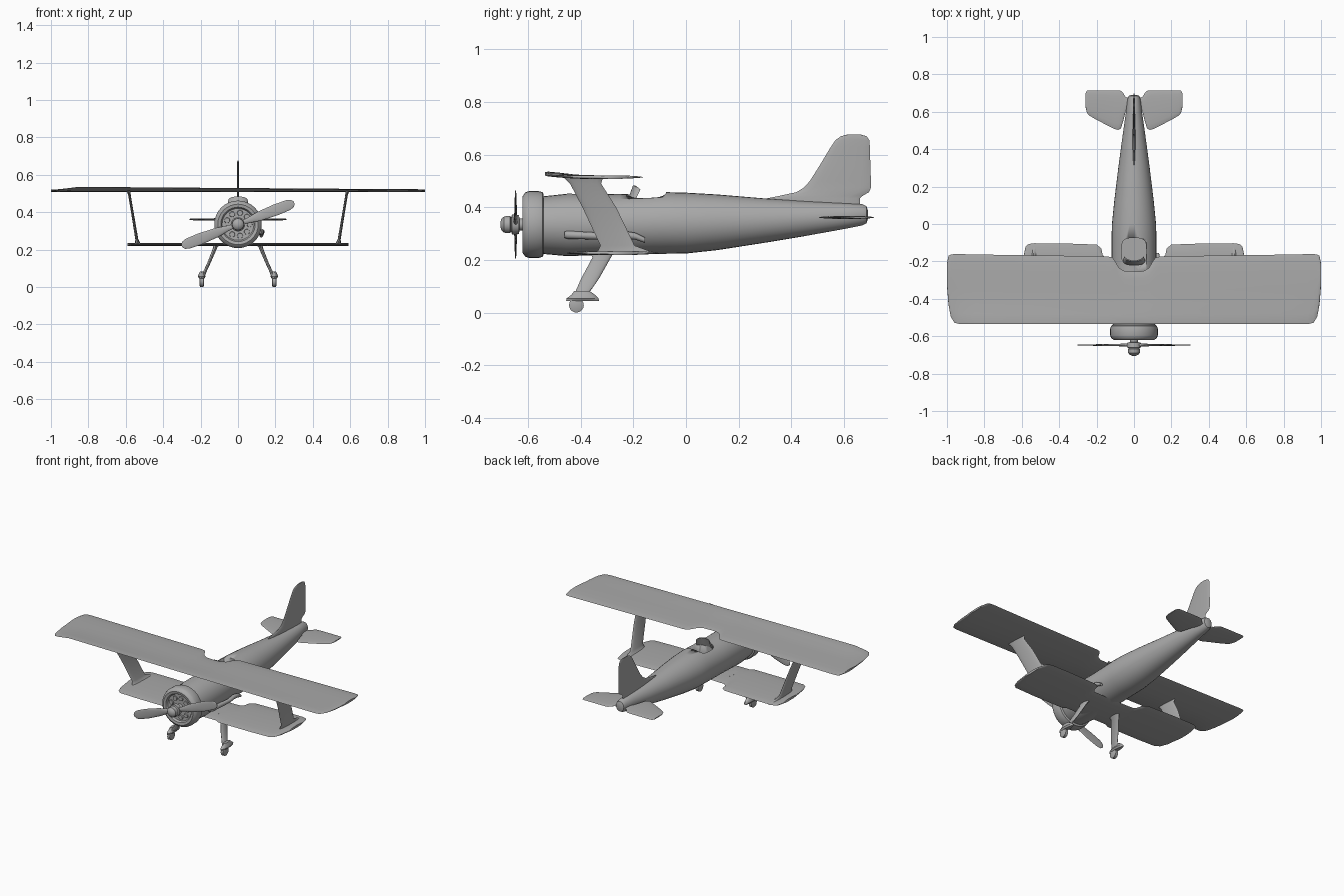
import bpy, bmesh, math
from math import sin, cos, pi

cube = bpy.data.objects.get("Cube")
if cube:
    bpy.data.objects.remove(cube, do_unlink=True)

grey = bpy.data.materials.new("plain grey")
grey.use_nodes = True
grey.diffuse_color = (0.4, 0.4, 0.4, 1)
grey.node_tree.nodes["Principled BSDF"].inputs["Base Color"].default_value = (0.4, 0.4, 0.4, 1)


def loft(name, rings, angle=40, closed=False):
    """Skin a row of equal-length point rings and cap the ends."""
    bm = bmesh.new()
    rows = [[bm.verts.new(p) for p in ring] for ring in rings]
    n = len(rows[0])
    pairs = list(zip(rows, rows[1:]))
    for a, b in pairs:
        for i in range(n):
            j = (i + 1) % n
            bm.faces.new((a[i], a[j], b[j], b[i]))
    bm.faces.new(rows[0])
    bm.faces.new(rows[-1])
    bmesh.ops.recalc_face_normals(bm, faces=bm.faces)
    me = bpy.data.meshes.new(name)
    bm.to_mesh(me)
    bm.free()
    me.materials.append(grey)
    me.shade_smooth()
    me.set_sharp_from_angle(angle=math.radians(angle))
    ob = bpy.data.objects.new(name, me)
    bpy.context.collection.objects.link(ob)
    return ob


def oval(n=16):
    return [(cos(2 * pi * i / n), sin(2 * pi * i / n)) for i in range(n)]


def ring_y(y, rx, rz, x=0, z=0.335, n=32):
    """Oval ring facing along y."""
    return [(x + rx * c, y, z + rz * s) for c, s in oval(n)]


def ring_x(x, y0, y1, z, t):
    """Thin streamlined section facing along x."""
    return [(x, (y0 + y1) / 2 + (y1 - y0) / 2 * c, z + t * s) for c, s in oval()]


def ring_z(z, x, y0, y1, t):
    """Thin streamlined section facing along z."""
    return [(x + t * c, (y0 + y1) / 2 + (y1 - y0) / 2 * s, z) for c, s in oval()]


def lathe(name, profile, x=0, z=0.335, n=32, angle=40):
    return loft(name, [ring_y(y, r, r, x, z, n) for y, r in profile], angle)


# Fuselage: y, half width, top, bottom
stations = [(-.56, .112, .44, .225), (-.45, .12, .452, .215), (-.25, .12, .45, .222),
            (-.08, .12, .458, .224), (0, .118, .456, .225), (.12, .106, .449, .238),
            (.3, .084, .434, .266), (.45, .064, .424, .291), (.6, .043, .416, .318),
            (.67, .034, .412, .332), (.685, .028, .405, .34), (.69, .015, .39, .355)]
body = loft("fuselage", [ring_y(y, w, (t - b) / 2, 0, (t + b) / 2) for y, w, t, b in stations])

# Cockpit opening, cut from the fuselage
def cockpit_ring(z):
    rnd = lambda v: math.copysign(abs(v) ** .55, v)
    return [(.066 * rnd(c), -.147 + .072 * rnd(s), z) for c, s in oval(24)]

cutter = loft("cockpit_cutter", [cockpit_ring(.36), cockpit_ring(.55)])
cutter.hide_render = True
cutter.hide_viewport = True
cut = body.modifiers.new("cockpit", "BOOLEAN")
cut.operation = "DIFFERENCE"
cut.object = cutter

# Windshield: thin curved screen
screen = []
for i in range(13):
    a = -1.3 + 2.6 * i / 12
    x, y, top = .062 * sin(a), -.185 - .03 * cos(a), .452 + .032 * cos(a) ** .5
    screen.append([(x, y - .008, .425), (x, y, .425), (x * .85, y + .02, top), (x * .85, y + .014, top)])
loft("windshield", screen)

# Engine cowl with a recessed face, and the propeller hub
lathe("engine_cowl", [(-.54, .115), (-.545, .123), (-.56, .127), (-.595, .127), (-.61, .122),
                      (-.62, .108), (-.617, .092), (-.605, .085), (-.603, .03)])
for i in range(9):
    a = 2 * pi * i / 9
    lathe("engine_cylinder", [(-.6, .016), (-.612, .014)], .062 * cos(a), .335 + .062 * sin(a), 10)
lathe("propeller_hub", [(-.6, .024), (-.632, .022), (-.634, .036), (-.66, .038), (-.664, .026),
                        (-.668, .033), (-.69, .031), (-.7, .022), (-.705, .008)], angle=35)

# Propeller blades
tilt = math.radians(21)
for side, name in ((1, "left"), (-1, "right")):
    blade = []
    for r, w, t, twist in ((.02, .012, .01, .5), (.06, .016, .008, .4), (.12, .026, .005, .25),
                           (.22, .031, .004, .12), (.29, .028, .003, .05),
                           (.312, .02, .003, 0), (.322, .008, .002, 0)):
        ring = []
        for c, s in oval():
            v, d = w * c * cos(twist) - t * s * sin(twist), t * s * cos(twist) + w * c * sin(twist) * .3
            ring.append((side * (r * cos(tilt) - v * sin(tilt)), -.647 + d,
                         .335 + side * (r * sin(tilt) + v * cos(tilt))))
        blade.append(ring)
    loft(name + "_propeller_blade", blade)

# Upper wing: one span with a rear cutout and a slightly twisted leading edge
half = [(0, -.535, -.255), (.05, -.535, -.252), (.08, -.535, -.235), (.1, -.535, -.2),
        (.115, -.535, -.18), (.14, -.535, -.173), (.5, -.535, -.168), (.85, -.535, -.163),
        (.93, -.535, -.161), (.96, -.528, -.161), (.98, -.495, -.163), (.992, -.43, -.17),
        (1, -.33, -.21)]
span = [(-x, a, b) for x, a, b in half[:0:-1]] + half
wing = []
for x, a, b in span:
    lift = .005 + .008 * (1 - x) if x > -.85 else .02 * (1 + x) / .15
    wing.append([(px, py, pz + lift * max(0, -(py + .4) / .135))
                 for px, py, pz in ring_x(x, a, b, .515, .007)])
loft("upper_wing", wing)

# Lower wing
half = [(0, -.44, -.19), (.15, -.44, -.185), (.168, -.45, -.165), (.175, -.455, -.13), (.2, -.455, -.11),
        (.4, -.455, -.103), (.54, -.45, -.103), (.565, -.43, -.108), (.58, -.39, -.12), (.59, -.31, -.17)]
span = [(-x, a, b) for x, a, b in half[:0:-1]] + half
loft("lower_wing", [ring_x(x, a, b, .227, .008) for x, a, b in span])

# Parts repeated on both sides
for side, name in ((1, "left"), (-1, "right")):
    loft(name + "_wing_strut", [ring_z(z, side * x, a, b, t) for z, x, a, b, t in (
        (.225, .53, -.34, -.1, .022), (.235, .536, -.335, -.14, .014), (.255, .541, -.325, -.195, .008),
        (.4, .565, -.393, -.265, .007), (.49, .58, -.44, -.322, .007), (.515, .585, -.465, -.315, .01))])
    loft(name + "_gear_leg", [ring_z(z, side * x, a, b, t) for z, x, a, b, t in (
        (.235, .11, -.37, -.27, .02), (.21, .122, -.355, -.285, .011), (.13, .155, -.398, -.33, .009),
        (.08, .178, -.42, -.365, .009), (.06, .188, -.43, -.36, .012))])
    loft(name + "_wheel_spat", [ring_z(z, side * .194, a, b, t) for z, a, b, t in (
        (.045, -.455, -.33, .013), (.055, -.453, -.332, .02), (.068, -.435, -.345, .017),
        (.082, -.425, -.365, .01))])
    loft(name + "_wheel", [[(side * .194 + dx, -.416 + r * c, .029 + r * s) for c, s in oval(20)]
                           for dx, r in ((-.012, .02), (-.009, .028), (.009, .028), (.012, .02))])
    loft(name + "_tailplane", [ring_x(side * x, a, b, .362, t) for x, a, b, t in (
        (.02, .62, .67, .006), (.045, .6, .68, .006), (.058, .55, .7, .006), (.07, .51, .712, .006),
        (.085, .503, .714, .006), (.105, .508, .715, .006), (.2, .557, .715, .005),
        (.24, .58, .715, .005), (.252, .595, .713, .004), (.258, .62, .7, .003))])

# Tail fin
loft("tail_fin", [ring_z(z, 0, a, b, t) for z, a, b, t in (
    (.4, .31, .66, .008), (.435, .31, .66, .008), (.445, .36, .672, .007), (.458, .42, .695, .007),
    (.475, .447, .702, .006), (.5, .47, .702, .006), (.56, .508, .7, .006), (.63, .55, .698, .005),
    (.655, .567, .696, .005), (.67, .588, .686, .004), (.676, .61, .665, .003))])

# Exhaust pipe on the left side
loft("exhaust_pipe", [ring_y(y, r, r, x, z, 12) for y, x, z, r in (
    (-.462, .115, .296, .012), (-.45, .122, .296, .015), (-.38, .125, .293, .014), (-.27, .127, .288, .013),
    (-.23, .128, .296, .014), (-.19, .127, .29, .013), (-.155, .124, .275, .01))])
